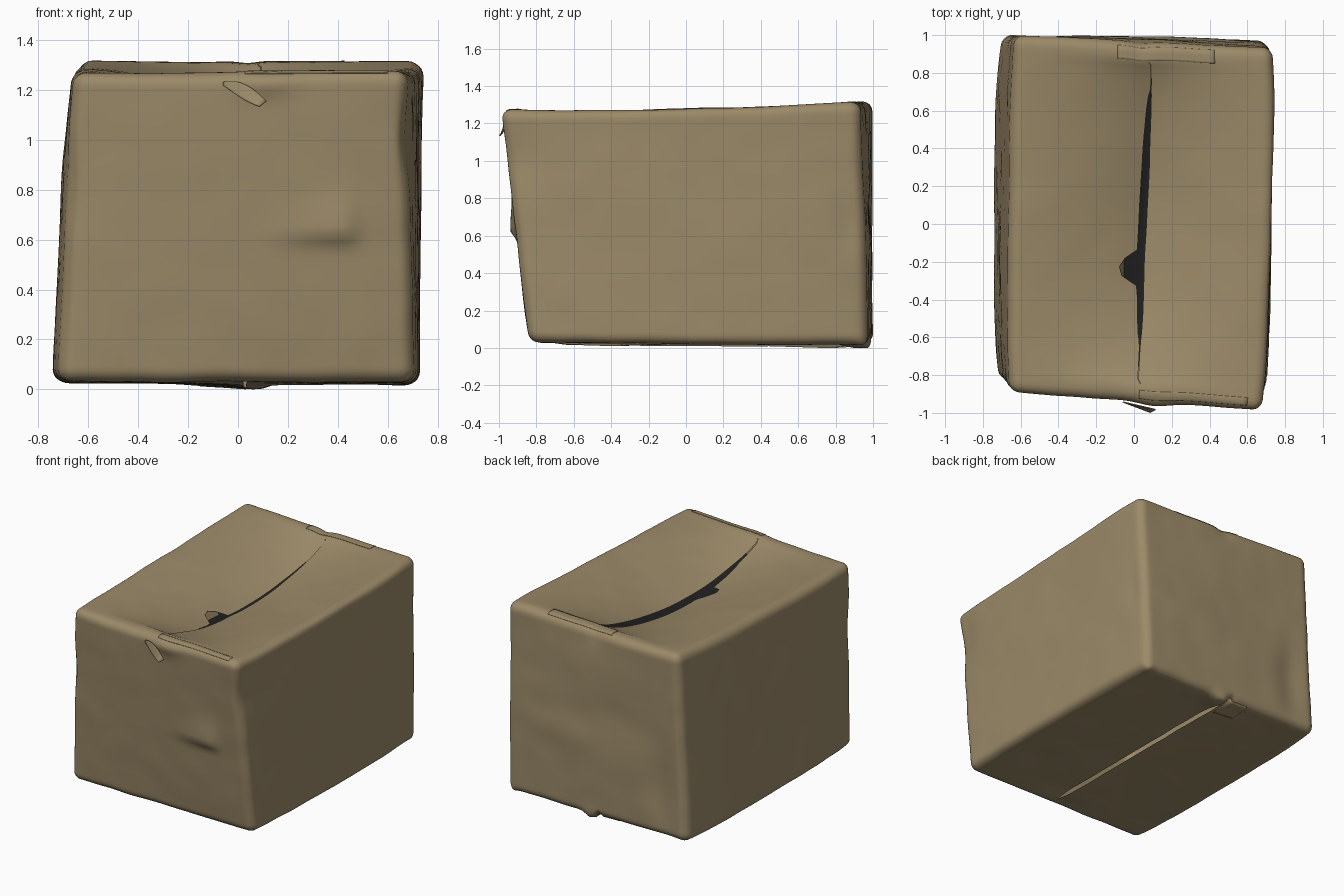
import bpy, bmesh, math
from mathutils import Vector, noise

if "Cube" in bpy.data.objects:
    bpy.data.objects.remove(bpy.data.objects["Cube"])


def material(name, rgb):
    m = bpy.data.materials.new(name)
    m.diffuse_color = (*rgb, 1)
    m.use_nodes = True
    m.node_tree.nodes["Principled BSDF"].inputs["Base Color"].default_value = m.diffuse_color
    return m


CARD = material("cardboard brown", (0.33, 0.255, 0.14))
DARK = material("dark inside", (0.014, 0.014, 0.015))

# The eight crumpled corners, keyed by (right, back, top)
CORNERS = {
    (0, 0, 0): (-0.715, -0.82, 0.03), (1, 0, 0): (0.705, -0.84, 0.03),
    (0, 1, 0): (-0.70, 1.0, 0.025), (1, 1, 0): (0.705, 0.975, 0.015),
    (0, 0, 1): (-0.66, -0.89, 1.268), (1, 0, 1): (0.675, -0.99, 1.272),
    (0, 1, 1): (-0.63, 1.0, 1.318), (1, 1, 1): (0.735, 0.93, 1.315)}
HALF = Vector((0.71, 0.94, 0.64))
RADIUS = 0.055
SEAM = 0.04
N = 26
EASE = [0.4 * k / N + 0.6 * math.sin(math.pi * k / N / 2) for k in range(N + 1)]
SPAN = [-e for e in reversed(EASE)][:-1] + EASE

# Dents: centre, spread, push
DENTS = [
    ((0.1, -0.97, 1.22), (0.10, 0.2, 0.05), (0, -0.02, 0)),
    ((-0.2, 0.98, 0.75), (0.30, 0.3, 0.14), (0, -0.015, 0)),
    ((0.25, 0.98, 0.55), (0.22, 0.3, 0.10), (0, 0.010, 0)),
    ((-0.5, 0.98, 0.35), (0.10, 0.3, 0.25), (0, -0.020, 0)),
    ((0.72, 0.86, 0.65), (0.20, 0.06, 0.12), (-0.010, 0, 0)),
    ((0.70, -0.93, 1.0), (0.06, 0.12, 0.15), (-0.020, 0.01, 0)),
    ((-0.68, -0.9, 0.8), (0.05, 0.12, 0.15), (0.01, 0.01, 0)),
    ((0.06, 0.97, 0.02), (0.05, 0.12, 0.06), (0, 0.01, -0.03)),
    ((0.0, 0.97, 0.03), (0.02, 0.08, 0.05), (0, 0, 0.03)),
    ((0.70, 0.97, 0.01), (0.05, 0.06, 0.03), (0, 0.02, -0.01)),
    ((0.04, 0.97, 1.3), (0.05, 0.15, 0.08), (0, -0.01, -0.01))]


def surface(sx, sy, sz, side=0):
    """Maps a point on the unit cube to the rounded, dented carton."""
    q = Vector((sx * HALF.x, sy * HALF.y, sz * HALF.z))
    core = Vector([max(-h + RADIUS, min(h - RADIUS, c)) for c, h in zip(q, HALF)])
    d = q - core
    if d.length > 1e-6:
        q = core + d.normalized() * RADIUS
    t = [(c / h + 1) / 2 for c, h in zip(q, HALF)]
    p = Vector((0, 0, 0))
    for key, co in CORNERS.items():
        w = 1
        for k, f in zip(key, t):
            w *= f if k else 1 - f
        p += Vector(co) * w
    # bellied sides
    full = 1 - max(0, sz) ** 2 * 0.6
    p.x += (0.035 * full if sx < 0 else 0.02) * (1 - sy ** 4) * sx ** 3
    p.y += 0.012 * (1 - sz * sz) * (1 - sx * sx) * sy ** 3
    # sagging flaps, each half by its own amount
    near = max(0, 1 - abs(sx - SEAM))
    along = max(0, 1 - (sy / 0.9) ** 2)
    if sz > 0.999:
        p.z -= (0.185 if side < 0 else 0.155) * near ** 1.5 * along ** 0.8
    if sz > 0:
        p.z -= 0.010 * sz * (1 - sy * sy)
    if sz < -0.999:
        p.z += (-0.016 if side < 0 else 0.012) * near ** 3 * min(1, along * 4)
    # ledge crease on the front
    if sy < -0.9:
        z = p.z - 0.61
        fall = math.exp(-(z / 0.14) ** 2) if z > 0 else math.exp(-(z / 0.025) ** 2)
        x = p.x - 0.42
        fall *= math.exp(-(x / 0.22) ** 2) if x < 0 else math.exp(-(x / 0.06) ** 2)
        p.y -= 0.032 * fall
    base = p.copy()
    for c, r, push in DENTS:
        e = sum(((b - a) / s) ** 2 for a, b, s in zip(c, base, r))
        p += Vector(push) * math.exp(-e)
    # gentle crumpling
    p += noise.noise_vector(base * 2.3) * 0.006 + noise.noise_vector(base * 6) * 0.003
    p.z = max(p.z, 0)
    return p


def flap_edge(sy, side, top):
    """Where a flap stops short of the seam."""
    if abs(sy) > 0.88:
        return SEAM
    if not top:
        return SEAM + 0.003 * side
    open_ = math.sqrt(max(0, 1 - ((sy - 0.03) / 0.70) ** 2))
    skew = 0.025 * sy
    if side > 0:
        return SEAM + 0.002 + 0.012 * open_ + skew
    tear = 0.14 * math.exp(-((sy + 0.26) / 0.07) ** 4)
    return SEAM - 0.002 - 0.045 * open_ - tear + skew


def grid(bm, fn, us, vs):
    rows = [[bm.verts.new(fn(u, v)) for v in vs] for u in us]
    for a, b in zip(rows, rows[1:]):
        for i in range(len(vs) - 1):
            bm.faces.new((a[i], b[i], b[i + 1], a[i + 1]))


def finish(name, bm, mat, thick=0):
    bmesh.ops.remove_doubles(bm, verts=bm.verts, dist=1e-5)
    bm.normal_update()
    for f in bm.faces:
        f.smooth = True
        if f.normal.dot(f.calc_center_median() - Vector((0, 0, 0.6))) < 0:
            f.normal_flip()
    me = bpy.data.meshes.new(name)
    bm.to_mesh(me)
    bm.free()
    me.materials.append(mat)
    ob = bpy.data.objects.new(name, me)
    bpy.context.collection.objects.link(ob)
    if thick:
        s = ob.modifiers.new("thickness", "SOLIDIFY")
        s.thickness = thick
        s.offset = -1
    return ob


# Carton: walls, then two flaps above and below
bm = bmesh.new()
for sx in (-1, 1):
    grid(bm, lambda u, v: surface(sx, u, v), SPAN, SPAN)
for side in (-1, 1):
    for sy in (-1, 1):
        grid(bm, lambda u, v: surface(SEAM + (side - SEAM) * u, sy, v), EASE, SPAN)
    for sz in (-1, 1):
        def flap(u, v):
            e = flap_edge(v, side, sz > 0)
            return surface(e + (side - e) * u, v, sz, side)
        grid(bm, flap, EASE, SPAN)
finish("carton", bm, CARD)

# Dark sheet seen through the torn slit
bm = bmesh.new()
steps = [k / 24 for k in range(25)]
grid(bm, lambda u, v: surface(-0.35 + 0.75 * u, -0.8 + 1.6 * v, 1, -1) - Vector((0, 0, 0.04)),
     steps, steps)
finish("dark_interior", bm, DARK)

# Torn lip bent down beside the slit
bm = bmesh.new()
grid(bm, lambda u, v: surface(-0.15 + 0.04 * u, -0.35 + 0.19 * v, 1, -1)
     - Vector((0, 0, 0.003 + 0.04 * u)), steps[::6], steps[::4])
finish("torn_lip", bm, CARD)

# Tape strips lying across the ends of the top and bottom
for name, x0, x1, y0, y1, sz in (("front_top_tape", 0.03, 0.88, -0.985, -0.93, 1),
                                 ("back_top_tape", -0.2, 0.55, 0.90, 0.985, 1),
                                 ("back_bottom_tape", -0.22, 0.0, 0.80, 0.975, -1)):
    bm = bmesh.new()
    lift = Vector((0, 0, 0.003 * sz))
    grid(bm, lambda u, v: surface(x0 + (x1 - x0) * u, y0 + (y1 - y0) * v, sz,
                                  -1 if sz < 0 else 1) + lift, steps, steps[::3])
    for v in bm.verts:
        v.co.z = max(v.co.z, 0)
    finish(name, bm, CARD, thick=0.003)

# Curled tape end on the front, under the seam
bm = bmesh.new()


def curl(u, v):
    width = 0.055 * math.sin(math.pi * (0.08 + 0.8 * u))
    x = -0.06 + 0.16 * u + 0.03 * (v - 0.5) * u
    z = 1.225 - 0.08 * u ** 1.4 + (v - 0.5) * width
    return Vector((x, -0.945 - 0.04 * u - 0.015 * u * (1 - v), z))


grid(bm, curl, steps[::2], steps[::4])
finish("tape_curl", bm, CARD, thick=0.006)
